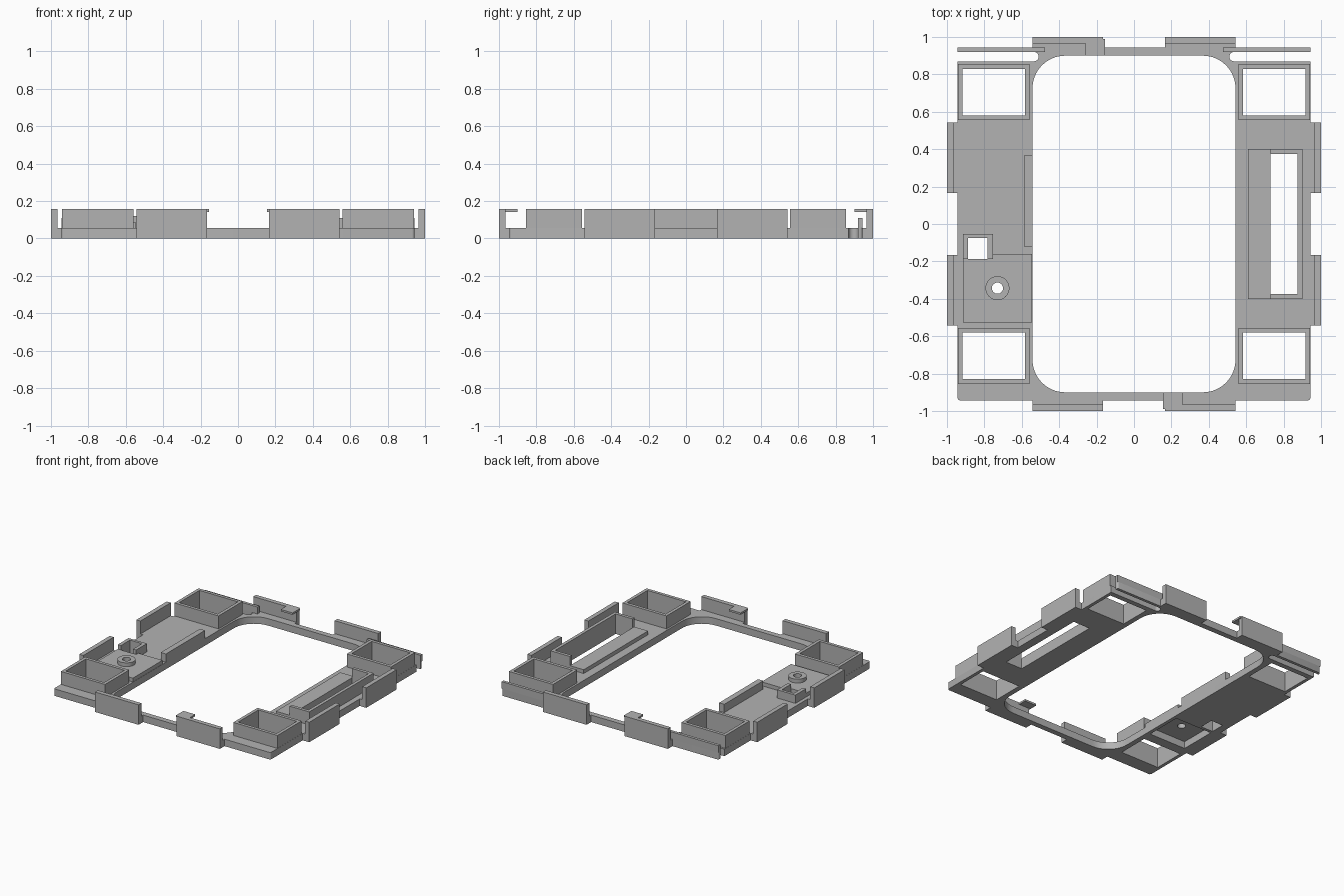
import bpy, bmesh, math

cube = bpy.data.objects.get("Cube")
if cube:
    bpy.data.objects.remove(cube, do_unlink=True)

grey = bpy.data.materials.new("plain_grey")
grey.use_nodes = True
grey.diffuse_color = (0.45, 0.45, 0.45, 1)
grey.node_tree.nodes["Principled BSDF"].inputs["Base Color"].default_value = (0.45, 0.45, 0.45, 1)

BASE, TOP, DECK = 0.055, 0.157, 0.085


def prism(name, outline, z0, z1):
    """Extrude a flat outline between two heights."""
    bm = bmesh.new()
    face = bm.faces.new([bm.verts.new((x, y, z0)) for x, y in outline])
    out = bmesh.ops.extrude_face_region(bm, geom=[face])["geom"]
    for v in out:
        if isinstance(v, bmesh.types.BMVert):
            v.co.z = z1
    bmesh.ops.recalc_face_normals(bm, faces=bm.faces[:])
    mesh = bpy.data.meshes.new(name)
    bm.to_mesh(mesh)
    bm.free()
    mesh.materials.append(grey)
    obj = bpy.data.objects.new(name, mesh)
    bpy.context.scene.collection.objects.link(obj)
    return obj


def rect(x0, x1, y0, y1):
    return [(x0, y0), (x1, y0), (x1, y1), (x0, y1)]


def block(name, x0, x1, y0, y1, z0, z1):
    return prism(name, rect(x0, x1, y0, y1), z0, z1)


def rounded(x0, x1, y0, y1, r, steps=10):
    pts = []
    corners = [(x1 - r, y1 - r), (x0 + r, y1 - r), (x0 + r, y0 + r), (x1 - r, y0 + r)]
    for i, (cx, cy) in enumerate(corners):
        for k in range(steps + 1):
            a = math.pi / 2 * (i + k / steps)
            pts.append((cx + r * math.cos(a), cy + r * math.sin(a)))
    return pts


def circle(cx, cy, r, n=32):
    return [(cx + r * math.cos(math.tau * i / n), cy + r * math.sin(math.tau * i / n)) for i in range(n)]


def cut(obj, outline):
    """Cut a straight hole through an object."""
    cutter = prism("cutter", outline, -0.1, 0.3)
    cutter.hide_render = True
    cutter.hide_viewport = True
    mod = obj.modifiers.new("hole", "BOOLEAN")
    mod.operation = "DIFFERENCE"
    mod.solver = "EXACT"
    mod.object = cutter
    bpy.context.view_layer.update()
    result = bpy.data.meshes.new_from_object(obj.evaluated_get(bpy.context.evaluated_depsgraph_get()))
    obj.modifiers.clear()
    obj.data = result
    bpy.data.objects.remove(cutter, do_unlink=True)


# Base frame with its large rounded opening
base = prism("base_frame", rounded(-0.943, 0.943, -0.943, 0.943, 0.012, 3), 0, BASE)
cut(base, rounded(-0.543, 0.543, -0.9, 0.9, 0.175))

# Corner boxes, open at top and bottom
for sx, side in ((-1, "right"), (1, "left")):
    for sy, end in ((-1, "front"), (1, "back")):
        xs = sorted((sx * 0.558, sx * 0.942))
        ys = sorted((sy * 0.555, sy * 0.855))
        inner = rect(xs[0] + 0.025, xs[1] - 0.025, ys[0] + 0.025, ys[1] - 0.025)
        cut(base, inner)
        box = block(f"{end}_{side}_corner_box", *xs, *ys, BASE, TOP)
        cut(box, inner)

# Flexible back arms, split from the frame by round-ended slots
for sx, side in ((-1, "right"), (1, "left")):
    cut(base, rounded(*sorted((sx * 0.51, sx * 1.1)), 0.87, 0.92, 0.024, 6))
    block(f"{side}_back_arm", *sorted((sx * 0.475, sx * 0.943)), 0.92, 0.943, BASE, 0.11)

# Upright edge clips with low feet joining them to the frame
for s in (-1, 1):
    for t in (-1, 1):
        along = sorted((t * 0.165, t * 0.543))
        outer = sorted((s * 0.965, s))
        foot = sorted((s * 0.935, s * 0.97))
        block("end_clip", *along, *outer, 0, TOP)
        block("end_clip_foot", *along, *foot, 0, BASE)
        block("side_clip", *outer, *along, 0, TOP)
        block("side_clip_foot", *foot, *along, 0, BASE)

# Thin retaining tabs on two end clips
for s in (-1, 1):
    block("retaining_tab", *sorted((-s * 0.155, -s * 0.258)), *sorted((s * 0.9, s * 0.99)), 0.142, TOP)

# Long slot housing on the left side
cut(base, rect(0.73, 0.875, -0.375, 0.375))
block("slot_shelf", 0.61, 0.73, -0.4, 0.4, BASE, DECK)
housing = block("slot_housing", 0.73, 0.9, -0.4, 0.4, BASE, TOP)
cut(housing, rect(0.7, 0.875, -0.375, 0.375))

# Raised mounting deck with a round boss over a hollow underside
cut(base, rect(-0.89, -0.57, -0.5, -0.21))
deck = prism("mounting_deck", [(-0.915, -0.527), (-0.545, -0.527), (-0.545, -0.16),
                               (-0.755, -0.16), (-0.755, -0.187), (-0.915, -0.187)], BASE, DECK)
boss = prism("round_boss", circle(-0.73, -0.343, 0.064), DECK, 0.115)
for part in (deck, boss):
    cut(part, circle(-0.73, -0.343, 0.03))

# Small square bracket beside the deck
cut(base, rect(-0.887, -0.783, -0.187, -0.075))
bracket = block("square_bracket", -0.915, -0.755, -0.187, -0.053, BASE, 0.12)
cut(bracket, rect(-0.887, -0.783, -0.25, -0.075))

# Low guard wall along the opening
block("guard_wall", -0.588, -0.543, -0.12, 0.365, BASE, 0.12)

for obj in bpy.context.scene.objects:
    if obj.type == "MESH":
        obj.select_set(True)
        bpy.context.view_layer.objects.active = obj
bpy.ops.object.shade_smooth_by_angle(angle=math.radians(30))
